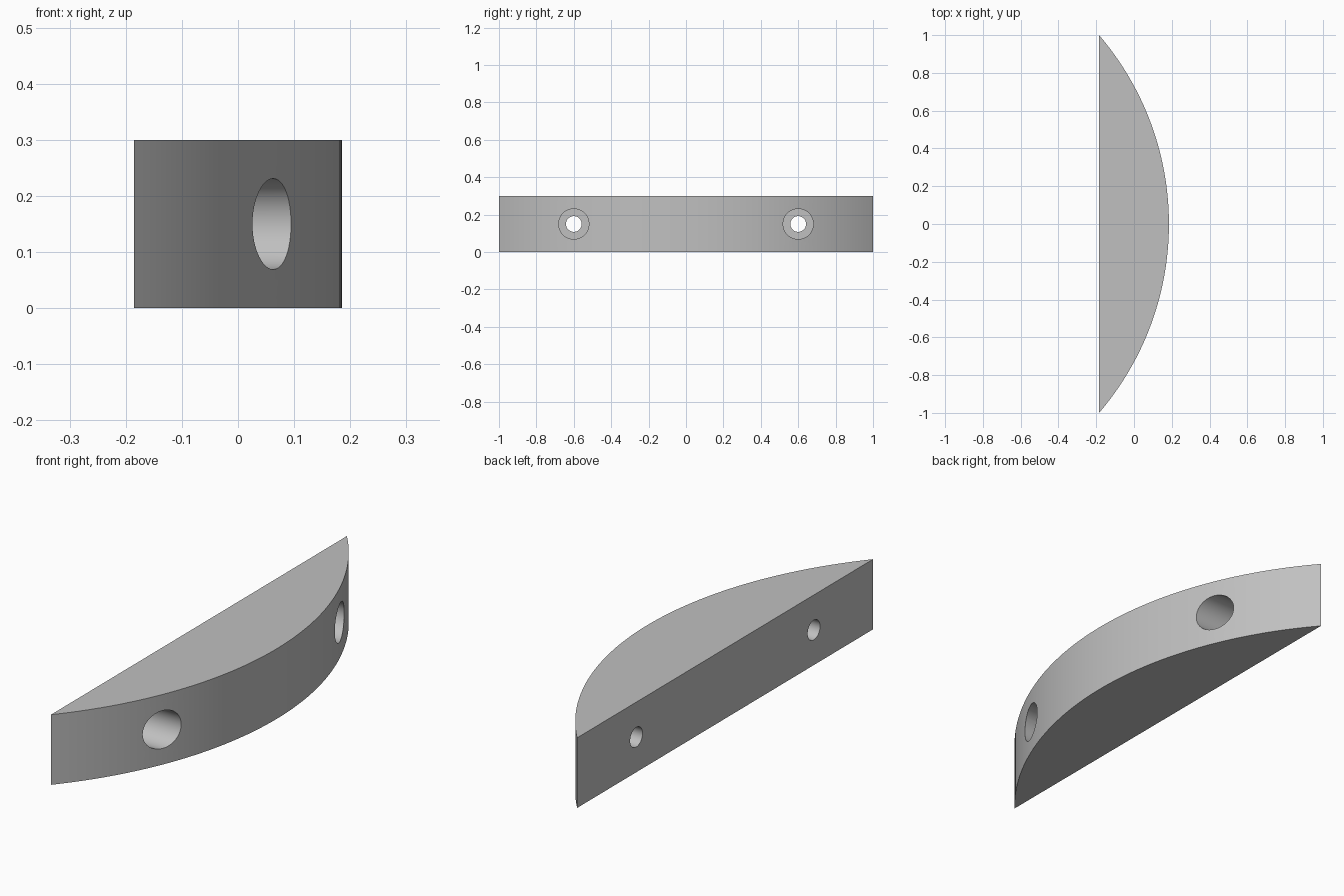
import bpy, bmesh, math

HALF_CHORD, SAGITTA, HEIGHT = 1.0, 0.37, 0.30
RADIUS = (HALF_CHORD ** 2 + SAGITTA ** 2) / (2 * SAGITTA)
FLAT_X = -SAGITTA / 2
CENTRE_X = SAGITTA / 2 - RADIUS
SEAT_X = FLAT_X + 0.10      # floor of each counterbore
ARC_STEPS = 64

if "Cube" in bpy.data.objects:
    bpy.data.objects.remove(bpy.data.objects["Cube"], do_unlink=True)


def make_material(name, rgb):
    mat = bpy.data.materials.new(name)
    mat.use_nodes = True
    mat.diffuse_color = (*rgb, 1)
    mat.node_tree.nodes["Principled BSDF"].inputs["Base Color"].default_value = (*rgb, 1)
    return mat


def make_segment():
    """Circular segment outline extruded upward."""
    bm = bmesh.new()
    half = math.asin(HALF_CHORD / RADIUS)
    angles = [half * (2 * i / ARC_STEPS - 1) for i in range(ARC_STEPS + 1)]
    outline = [bm.verts.new((CENTRE_X + RADIUS * math.cos(a), RADIUS * math.sin(a), 0))
               for a in angles]
    base = bm.faces.new(outline)
    top = bmesh.ops.extrude_face_region(bm, geom=[base])["geom"]
    bmesh.ops.translate(bm, vec=(0, 0, HEIGHT),
                        verts=[v for v in top if isinstance(v, bmesh.types.BMVert)])
    bmesh.ops.recalc_face_normals(bm, faces=bm.faces)
    mesh = bpy.data.meshes.new("curved_block")
    bm.to_mesh(mesh)
    bm.free()
    obj = bpy.data.objects.new("curved_block", mesh)
    bpy.context.collection.objects.link(obj)
    return obj


def drill(target, y, radius, x_start, x_end):
    """Cut a round hole along x."""
    bpy.ops.mesh.primitive_cylinder_add(
        vertices=48, radius=radius, depth=x_end - x_start,
        location=((x_start + x_end) / 2, y, HEIGHT / 2), rotation=(0, math.pi / 2, 0))
    cutter = bpy.context.object
    cutter.hide_render = True
    mod = target.modifiers.new("hole", "BOOLEAN")
    mod.operation, mod.solver, mod.object = "DIFFERENCE", "EXACT", cutter
    bpy.ops.object.select_all(action="DESELECT")
    bpy.context.view_layer.objects.active = target
    target.select_set(True)
    bpy.ops.object.modifier_apply(modifier=mod.name)
    bpy.data.objects.remove(cutter, do_unlink=True)


# Block
block = make_segment()
block.data.materials.append(make_material("plain grey", (0.53, 0.53, 0.53)))

# Two counterbored screw holes
for y in (-0.6, 0.6):
    drill(block, y, 0.081, SEAT_X, 0.5)
    drill(block, y, 0.042, -0.5, 0.5)

bpy.ops.object.shade_smooth_by_angle(angle=math.radians(30))
